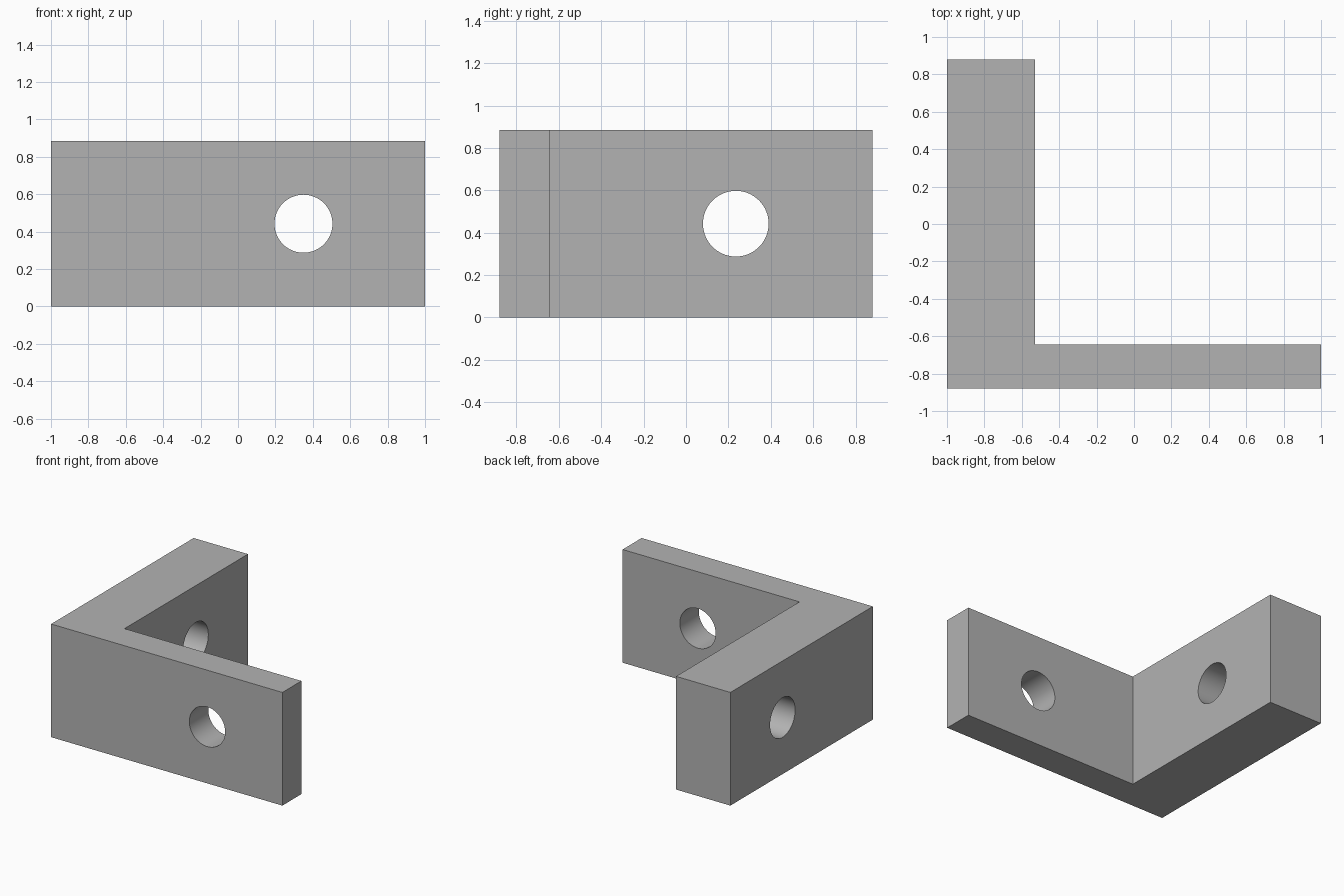
import bpy
import bmesh
import math

cube = bpy.data.objects.get("Cube")
if cube:
    bpy.data.objects.remove(cube, do_unlink=True)

HEIGHT = 0.885
MID_Z = HEIGHT / 2
HOLE_RADIUS = 0.155

grey = bpy.data.materials.new("plain grey")
grey.use_nodes = True
grey.diffuse_color = (0.45, 0.45, 0.45, 1)
grey.node_tree.nodes["Principled BSDF"].inputs["Base Color"].default_value = grey.diffuse_color

# L-shaped bracket: thick side arm and thin front arm in one extruded profile
profile = [(-1, -0.88), (1, -0.88), (1, -0.645), (-0.53, -0.645), (-0.53, 0.88), (-1, 0.88)]
mesh = bpy.data.meshes.new("angle_bracket")
bm = bmesh.new()
base = bm.faces.new([bm.verts.new((x, y, 0)) for x, y in profile])
top = bmesh.ops.extrude_face_region(bm, geom=[base])["geom"]
bmesh.ops.translate(bm, vec=(0, 0, HEIGHT), verts=[v for v in top if isinstance(v, bmesh.types.BMVert)])
bmesh.ops.recalc_face_normals(bm, faces=bm.faces)
bm.to_mesh(mesh)
bm.free()
mesh.materials.append(grey)
bracket = bpy.data.objects.new("angle_bracket", mesh)
bpy.context.collection.objects.link(bracket)


def drill(name, location, rotation):
    """Cut a round through hole in the bracket."""
    bpy.ops.mesh.primitive_cylinder_add(vertices=64, radius=HOLE_RADIUS, depth=0.8,
                                        location=location, rotation=rotation)
    cutter = bpy.context.object
    cutter.name = name
    cutter.hide_render = True
    cutter.data.materials.append(grey)
    cut = bracket.modifiers.new(name, 'BOOLEAN')
    cut.operation = 'DIFFERENCE'
    cut.solver = 'EXACT'
    cut.object = cutter
    bpy.ops.object.select_all(action='DESELECT')
    bracket.select_set(True)
    bpy.context.view_layer.objects.active = bracket
    bpy.ops.object.modifier_apply(modifier=cut.name)
    bpy.data.objects.remove(cutter, do_unlink=True)


# One bolt hole in each arm
drill("front_arm_hole", (0.35, -0.76, MID_Z), (math.pi / 2, 0, 0))
drill("side_arm_hole", (-0.765, 0.235, MID_Z), (0, math.pi / 2, 0))

# Smooth hole walls, sharp outer edges
bpy.ops.object.shade_smooth_by_angle(angle=math.radians(30))
